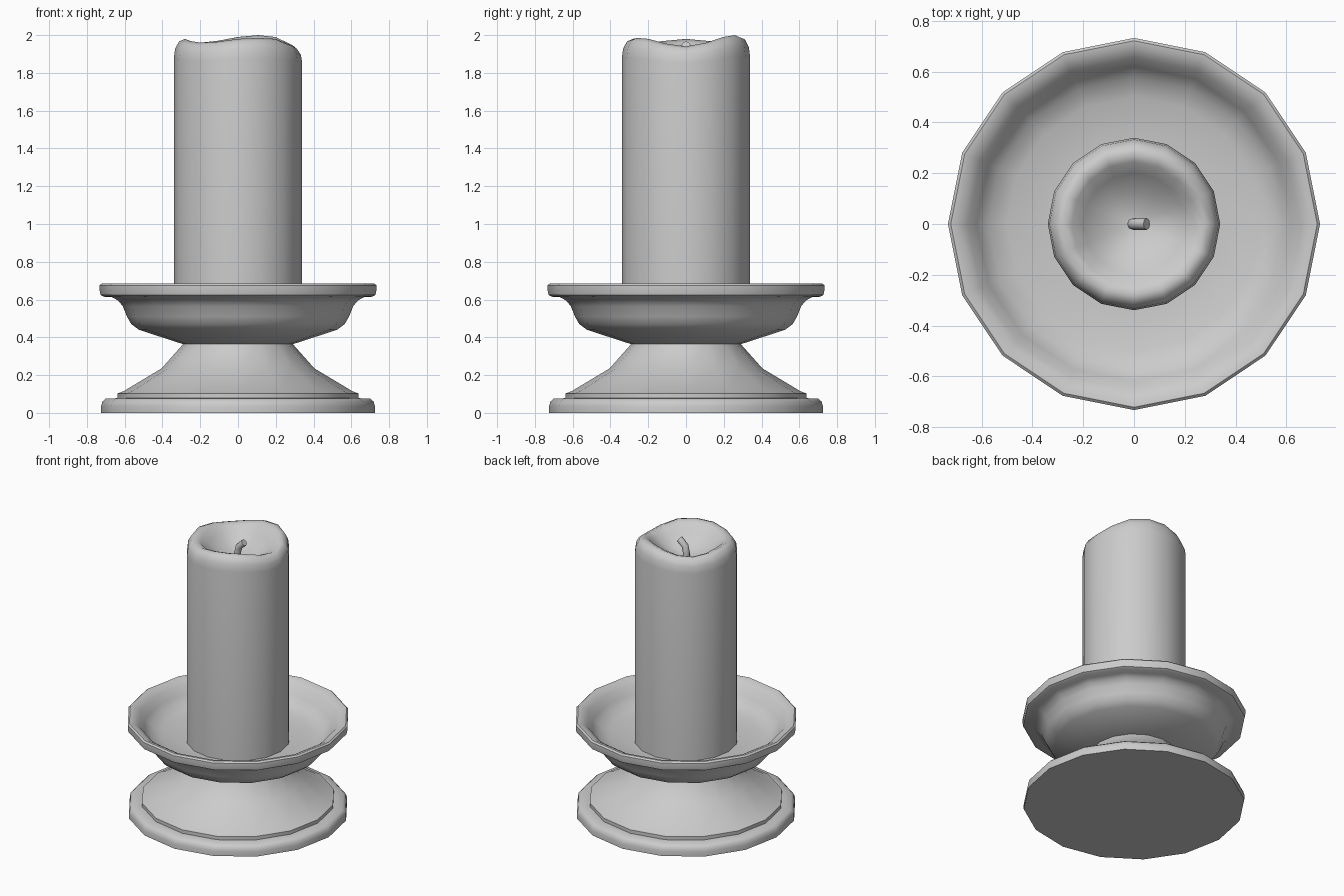
import bpy, bmesh, math

if "Cube" in bpy.data.objects:
    bpy.data.objects.remove(bpy.data.objects["Cube"])

SIDES = 16


def finish(name, bm, angle):
    bmesh.ops.remove_doubles(bm, verts=bm.verts, dist=1e-5)
    bmesh.ops.recalc_face_normals(bm, faces=bm.faces)
    mesh = bpy.data.meshes.new(name)
    bm.to_mesh(mesh)
    bm.free()
    ob = bpy.data.objects.new(name, mesh)
    bpy.context.collection.objects.link(ob)
    bpy.ops.object.select_all(action='DESELECT')
    bpy.context.view_layer.objects.active = ob
    ob.select_set(True)
    bpy.ops.object.shade_smooth_by_angle(angle=math.radians(angle))
    return ob


def skin(name, rings, angle=40, cap_end=True):
    """Join a list of closed rings of points and cap the ends."""
    bm = bmesh.new()
    loops = [[bm.verts.new(p) for p in ring] for ring in rings]
    for a, b in zip(loops, loops[1:]):
        n = len(a)
        for i in range(n):
            j = (i + 1) % n
            bm.faces.new((a[i], a[j], b[j], b[i]))
    bm.faces.new(loops[0][::-1])
    if cap_end:
        bm.faces.new(loops[-1])
    return finish(name, bm, angle)


def ring(r, z, wave=None, weight=0.0):
    pts = []
    for i in range(SIDES):
        a = 2 * math.pi * i / SIDES
        dz = wave[i] * weight if wave else 0
        pts.append((r * math.cos(a), r * math.sin(a), z + dz))
    return pts


# Holder foot: flat plinth, step and cone
foot = [(.725, 0), (.725, .035), (.718, .06), (.70, .075), (.637, .078),
        (.637, .103), (.605, .115), (.405, .235), (.292, .362), (.28, .40)]
skin("holder_foot", [ring(r, z) for r, z in foot])

# Dish: outer underside, rounded rim, inner bowl
dish = [(.285, .362), (.525, .44), (.565, .47), (.588, .51), (.61, .565),
        (.635, .595), (.665, .612), (.71, .615), (.728, .625), (.733, .65),
        (.733, .675), (.722, .685), (.70, .682), (.655, .655), (.62, .60),
        (.575, .555), (.50, .53), (.34, .515)]
skin("holder_dish", [ring(r, z) for r, z in dish])

# Candle: melted, uneven rim around a hollow pool
crest = [1.94, 1.96, 1.99, 2.0, 1.99, 1.97, 1.96, 1.97,
         1.98, 1.97, 1.96, 1.965, 1.98, 1.985, 1.98, 1.955]
wave = [c - 1.97 for c in crest]
candle = [(.34, .51, 0), (.34, 1.87, .6), (.333, 1.92, .8), (.312, 1.957, 1),
          (.28, 1.97, 1), (.245, 1.955, 1), (.20, 1.91, .8),
          (.13, 1.86, .4), (.06, 1.835, .1), (.015, 1.83, 0)]
skin("candle", [ring(r, z, wave, w) for r, z, w in candle], angle=60)

# Wick: bent tube leaning to the right
path = [(0, 1.80, 0), (-.004, 1.86, 5), (.008, 1.91, 25), (.05, 1.948, 55)]
wick = []
for x, z, tilt in path:
    t = math.radians(tilt)
    wick.append([(x + .023 * math.cos(a) * math.cos(t), .023 * math.sin(a),
                  z - .023 * math.cos(a) * math.sin(t))
                 for a in [2 * math.pi * k / 8 for k in range(8)]])
skin("wick", wick, angle=50)
